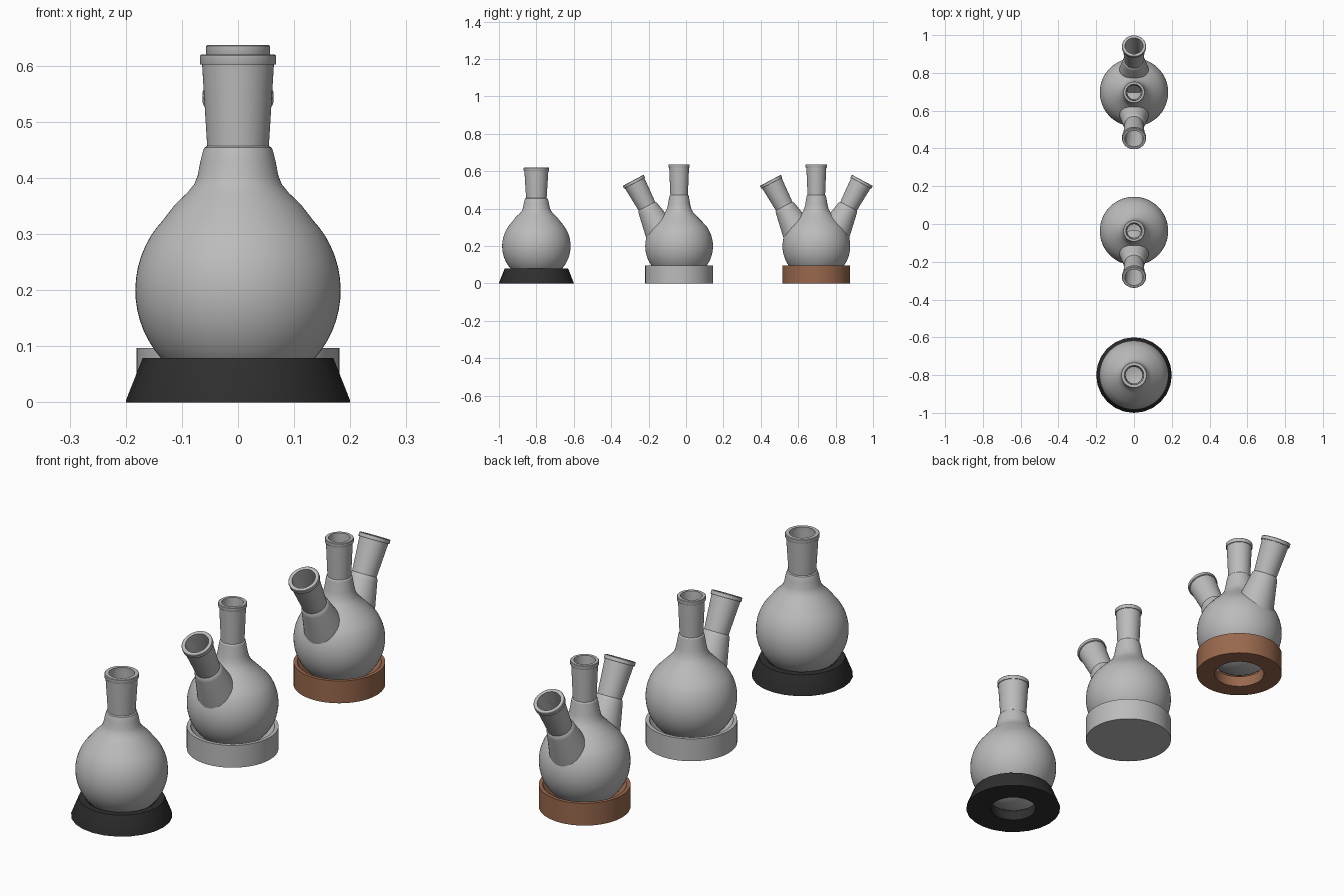
import bpy, bmesh, math
from mathutils import Matrix, Vector

if "Cube" in bpy.data.objects:
    bpy.data.objects.remove(bpy.data.objects["Cube"])


def material(name, rgb):
    m = bpy.data.materials.new(name)
    m.diffuse_color = (*rgb, 1)
    m.use_nodes = True
    m.node_tree.nodes["Principled BSDF"].inputs["Base Color"].default_value = m.diffuse_color
    return m


GLASS = material("glass_grey", (0.50, 0.50, 0.50))
CORK = material("cork_brown", (0.32, 0.14, 0.075))
RUBBER = material("black_rubber", (0.028, 0.028, 0.028))
PALE = material("pale_grey", (0.50, 0.50, 0.50))


def lathe(name, profile, mat, loc, tilt=0, closed=False, steps=64):
    """Spin an (r, z) profile about its axis, then tilt it about x."""
    bm = bmesh.new()
    vs = [bm.verts.new((r, 0, z)) for r, z in profile]
    es = [bm.edges.new(p) for p in zip(vs, vs[1:])]
    if closed:
        es.append(bm.edges.new((vs[-1], vs[0])))
    bmesh.ops.spin(bm, geom=vs + es, cent=(0, 0, 0), axis=(0, 0, 1),
                   angle=math.tau, steps=steps, use_duplicate=False)
    bmesh.ops.remove_doubles(bm, verts=bm.verts[:], dist=1e-5)
    bmesh.ops.recalc_face_normals(bm, faces=bm.faces[:])
    bm.transform(Matrix.Translation(Vector(loc)) @ Matrix.Rotation(tilt, 4, 'X'))
    me = bpy.data.meshes.new(name)
    bm.to_mesh(me)
    bm.free()
    me.shade_smooth()
    me.set_sharp_from_angle(angle=math.radians(32))
    me.materials.append(mat)
    ob = bpy.data.objects.new(name, me)
    bpy.context.collection.objects.link(ob)
    return ob


def sphere_arc(radius, z_end, n=22):
    """Arc from the bottom pole up to height z_end, centred at z = 0.2."""
    end = math.pi / 2 + math.asin((z_end - 0.2) / radius)
    return [(radius * math.sin(end * i / n), 0.2 - radius * math.cos(end * i / n))
            for i in range(n + 1)]


def flask(name, y, radius, z_end, shoulder, joint, rim, bore):
    """Hollow round flask with a shoulder, a tapered joint and a rim."""
    outer = sphere_arc(radius, z_end) + shoulder + joint
    inner = [(r - 0.011, z) for r, z in reversed(shoulder + joint)]
    inner += list(reversed(sphere_arc(radius - 0.009, z_end - 0.006)))
    r, z0, z1 = rim
    lip = [(r - 0.001, z0), (r, z0 + 0.002), (r, z1 - 0.002),
           (r - 0.002, z1), (bore, z1)]
    return lathe(name, outer + lip + inner, GLASS, (0, y, 0))


def side_neck(name, y, side):
    """Slanted neck flaring down into the bulb; side is -1 or 1 along y."""
    prof = [(0.093, -0.20), (0.058, -0.018), (0.055, -0.006), (0.050, 0),
            (0.059, 0.139), (0.062, 0.139), (0.0635, 0.141), (0.0635, 0.155),
            (0.0615, 0.157), (0.048, 0.157), (0.040, 0), (0.08, -0.20)]
    lathe(name, prof, GLASS, (0, y + side * 0.172, 0.413),
          -side * math.radians(28), closed=True)


Y1, Y2, Y3 = -0.80, -0.037, 0.697

# single-neck flask
flask("one_neck_flask", Y1, 0.183, 0.325,
      [(0.112, 0.353), (0.091, 0.373), (0.078, 0.389), (0.072, 0.404),
       (0.067, 0.430), (0.063, 0.446), (0.060, 0.454)],
      [(0.055, 0.457), (0.064, 0.602)], (0.068, 0.602, 0.62), 0.051)

# two-neck and three-neck flasks
for name, y, sides in (("two_neck_flask", Y2, (-1,)), ("three_neck_flask", Y3, (-1, 1))):
    flask(name, y, 0.181, 0.30,
          [(0.128, 0.326), (0.101, 0.353), (0.078, 0.377), (0.066, 0.397),
           (0.060, 0.420), (0.054, 0.455), (0.051, 0.470)],
          [(0.047, 0.474), (0.053, 0.619)], (0.057, 0.619, 0.637), 0.043)
    for s in sides:
        side_neck(name + ("_front_side_neck" if s < 0 else "_back_side_neck"), y, s)

# stands
lathe("tapered_ring_stand", [(0.20, 0), (0.20, 0.003), (0.17, 0.079), (0.142, 0.079),
                             (0.098, 0.045), (0.096, 0)],
      RUBBER, (0, Y1, 0), closed=True, steps=24)
lathe("dish_stand", [(0, 0), (0.181, 0), (0.181, 0.097), (0.166, 0.097),
                     (0.155, 0.078), (0.10, 0.045), (0, 0.012)], PALE, (0, Y2, 0))
lathe("cork_ring_stand", [(0.181, 0), (0.181, 0.097), (0.166, 0.097),
                          (0.155, 0.082), (0.105, 0.048), (0.105, 0)],
      CORK, (0, Y3, 0), closed=True)
